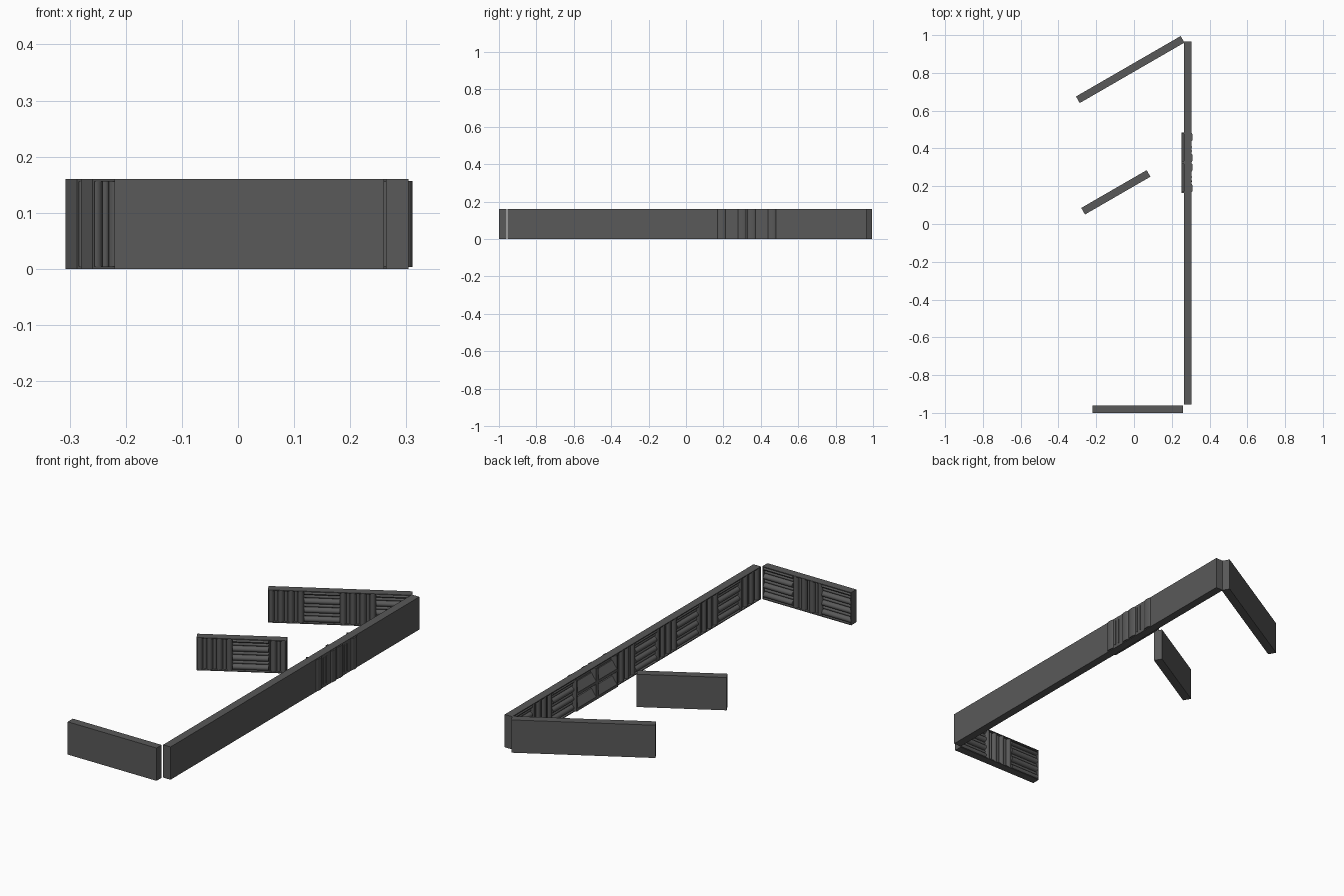
import bpy, bmesh, math
from mathutils import Matrix, Vector

if "Cube" in bpy.data.objects:
    bpy.data.objects.remove(bpy.data.objects["Cube"])

H, T, TILE = 0.16, 0.04, 0.16      # wall height, wall thickness, tile size
BACK, LIP = 0.02, 0.004            # backing depth, frame lip

mat = bpy.data.materials.new("charcoal foam")
mat.use_nodes = True
colour = (0.1, 0.1, 0.1, 1)
mat.diffuse_color = colour
mat.node_tree.nodes["Principled BSDF"].inputs["Base Color"].default_value = colour


def box(bm, lo, hi):
    size = [b - a for a, b in zip(lo, hi)]
    mid = [(a + b) / 2 for a, b in zip(lo, hi)]
    bmesh.ops.create_cube(bm, size=1, matrix=Matrix.Translation(mid) @ Matrix.Diagonal((*size, 1)))


def prism(bm, points, offset):
    face = bm.faces.new([bm.verts.new(p) for p in points])
    out = bmesh.ops.extrude_face_region(bm, geom=[face])
    moved = [v for v in out["geom"] if isinstance(v, bmesh.types.BMVert)]
    bmesh.ops.translate(bm, verts=moved, vec=offset)


def finish(bm, name, place, smooth=False):
    bmesh.ops.recalc_face_normals(bm, faces=bm.faces)
    mesh = bpy.data.meshes.new(name)
    bm.to_mesh(mesh)
    bm.free()
    mesh.materials.append(mat)
    ob = bpy.data.objects.new(name, mesh)
    bpy.context.collection.objects.link(ob)
    ob.matrix_world = place
    if smooth:
        bpy.ops.object.select_all(action="DESELECT")
        ob.select_set(True)
        bpy.context.view_layer.objects.active = ob
        bpy.ops.object.shade_smooth_by_angle(angle=math.radians(35))


def ridge_profile(length):
    """Wide and narrow rounded ridges side by side, as (along, depth) points."""
    pts, s, wide = [(0, BACK)], 0, True
    while s < length - 0.001:
        w = min(0.028 if wide else 0.016, length - s)
        rise = 0.018 if wide else 0.009
        for i in range(9):
            a = math.pi * i / 8
            pts.append((s + w * (1 - math.cos(a)) / 2, BACK + 0.001 + rise * math.sin(a)))
        s, wide = s + w, not wide
    return pts + [(length, BACK)]


def foam_tile(bm, start, width, vertical):
    if vertical:
        pts = [(start + s, d, LIP) for s, d in ridge_profile(width)]
        prism(bm, pts, (0, 0, H - 2 * LIP))
    else:
        pts = [(start, d, LIP + s) for s, d in ridge_profile(H - 2 * LIP)]
        prism(bm, pts, (width, 0, 0))


def wall(name, origin, degrees, tiles, vertical):
    """tiles: widths along the wall; None leaves room for the diffuser."""
    place = Matrix.Translation(Vector(origin)) @ Matrix.Rotation(math.radians(degrees), 4, "Z")
    length = sum(t or TILE for t in tiles)
    frame, foam = bmesh.new(), bmesh.new()
    box(frame, (0, 0, 0), (length, BACK, H))
    box(frame, (0, BACK, 0), (length, T, LIP))
    box(frame, (0, BACK, H - LIP), (length, T, H))
    for x in (0, length - LIP):
        box(frame, (x, BACK, LIP), (x + LIP, T, H - LIP))
    s = 0
    for t in tiles:
        if t:
            foam_tile(foam, s, t, vertical)
        s += t or TILE
        vertical = not vertical
    finish(frame, name + "_frame", place)
    finish(foam, name + "_foam", place, True)
    return place


wall("front_wall", (-0.22, -1.0, 0), 0, [TILE] * 3, False)
wall("back_wall", (0.247, 0.995, 0), 210, [TILE] * 4, False)
wall("middle_wall", (0.067, 0.285, 0), 210, [TILE / 2, TILE, TILE], True)
side = wall("side_wall", (0.304, -0.955, 0), 90, [TILE] * 7 + [None] * 2 + [TILE] * 3, True)

# Diffuser: two bays of sloped scoops on the inside
bm = bmesh.new()
first = 7 * TILE
for bay in range(2):
    x = first + bay * TILE
    for edge in (x, x + TILE - 0.008):
        box(bm, (edge, BACK, LIP), (edge + 0.008, T + 0.012, H - LIP))
    for row in range(2):
        z = LIP + row * 0.076
        pts = [(x + 0.008, BACK, z), (x + 0.008, T + 0.012, z),
               (x + 0.008, T + 0.012, z + 0.014), (x + 0.008, BACK + 0.006, z + 0.05),
               (x + 0.008, BACK, z + 0.05)]
        prism(bm, pts, (TILE - 0.016, 0, 0))
finish(bm, "diffuser_scoops", side)

# Diffuser: upright rounded ribs and slim slots showing on the outside
bm = bmesh.new()
for bay in range(2):
    x = first + bay * TILE
    for centre in (0.025, 0.135):
        pts = [(x + centre + 0.022 * math.cos(a), -0.007 * math.sin(a), 0.003)
               for a in [math.pi * i / 8 for i in range(9)]]
        prism(bm, pts, (0, 0, H - 0.006))
    for edge in (0.058, 0.08):
        box(bm, (x + edge, -0.003, 0.015), (x + edge + 0.006, 0.001, H - 0.015))
finish(bm, "diffuser_ribs", side, True)
